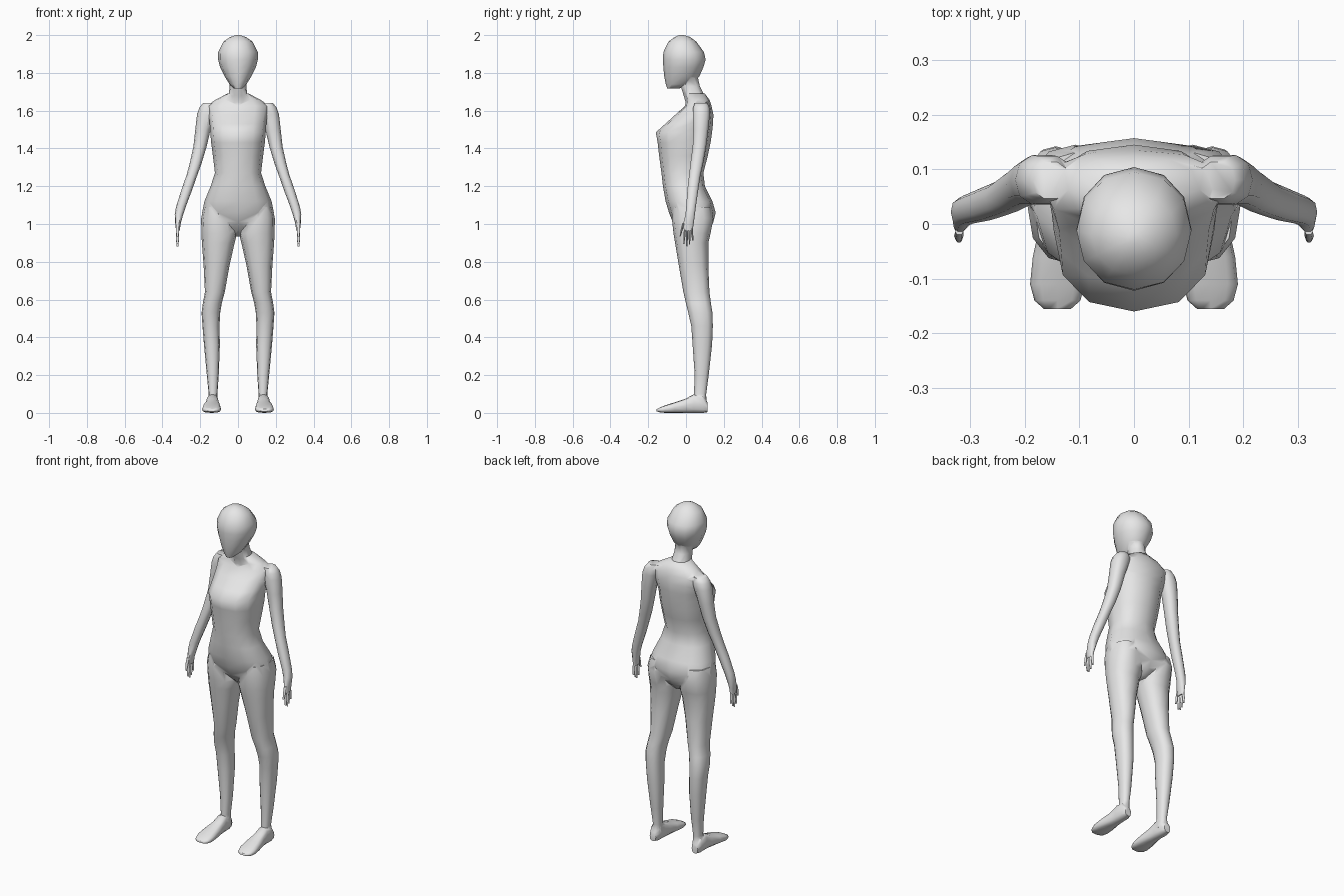
import bpy, bmesh, math

skin = bpy.data.materials.new("light grey")
skin.diffuse_color = (0.8, 0.8, 0.8, 1)


def loft(name, rings, axis="z", sides=12, power=0.85):
    """Skin rounded rings given as (position, a_min, a_max, b_min, b_max)."""
    bm = bmesh.new()
    loops = []
    for p, a0, a1, b0, b1 in rings:
        loop = []
        for i in range(sides):
            t = 2 * math.pi * i / sides
            c, s = math.cos(t), math.sin(t)
            a = (a0 + a1) / 2 + (a1 - a0) / 2 * math.copysign(abs(c) ** power, c)
            b = (b0 + b1) / 2 + (b1 - b0) / 2 * math.copysign(abs(s) ** power, s)
            loop.append(bm.verts.new((a, b, p) if axis == "z" else (a, p, b)))
        loops.append(loop)
    for l0, l1 in zip(loops, loops[1:]):
        for i in range(sides):
            j = (i + 1) % sides
            bm.faces.new((l0[i], l0[j], l1[j], l1[i]))
    bm.faces.new(loops[0])
    bm.faces.new(loops[-1])
    bmesh.ops.recalc_face_normals(bm, faces=bm.faces)
    mesh = bpy.data.meshes.new(name)
    bm.to_mesh(mesh)
    bm.free()
    mesh.materials.append(skin)
    ob = bpy.data.objects.new(name, mesh)
    bpy.context.collection.objects.link(ob)
    return ob


def both(name, rings, **kw):
    """Left and right copies of a lofted part."""
    flipped = [(p, -a1, -a0, b0, b1) for p, a0, a1, b0, b1 in rings]
    return [loft("left_" + name, rings, **kw), loft("right_" + name, flipped, **kw)]


# torso from crotch to base of neck: (z, half width, front, back)
torso = [(0.935, .025, .0, .09), (0.97, .07, -.035, .125), (1.01, .135, -.07, .145),
         (1.06, .19, -.09, .157), (1.12, .178, -.108, .14), (1.20, .145, -.122, .10),
         (1.27, .122, -.13, .092), (1.36, .133, -.142, .115), (1.43, .142, -.15, .13),
         (1.485, .147, -.16, .138), (1.53, .15, -.11, .143), (1.58, .155, -.055, .145),
         (1.625, .165, -.005, .135), (1.657, .12, .0, .125), (1.69, .058, -.005, .10)]
body = loft("body", [(z, -w, w, f, b) for z, w, f, b in torso])

# neck and head: (z, half width, front, back)
neck = [(1.63, .06, .0, .12), (1.68, .05, -.015, .10), (1.73, .044, -.03, .075),
        (1.80, .044, -.04, .06)]
head = [(1.718, .022, -.10, -.035), (1.74, .045, -.107, .03), (1.78, .07, -.115, .07),
        (1.83, .095, -.12, .092), (1.87, .105, -.122, .104), (1.91, .105, -.12, .095),
        (1.965, .078, -.093, .055), (1.99, .042, -.06, .022), (2.0, .012, -.036, -.012)]
parts = [loft("neck", [(z, -w, w, f, b) for z, w, f, b in neck], sides=10),
         loft("head", [(z, -w, w, f, b) for z, w, f, b in head], power=0.95)]

# legs
parts += both("leg", [
    (.04, .105, .165, .045, .108), (.10, .109, .155, .042, .107), (.20, .102, .165, .046, .12),
    (.36, .096, .180, .035, .138), (.46, .098, .188, .028, .142), (.53, .094, .193, .012, .14),
    (.58, .086, .186, .0, .132), (.64, .070, .175, -.014, .124), (.78, .045, .182, -.038, .118),
    (.90, .018, .191, -.058, .118), (.95, .005, .194, -.066, .13), (1.03, .02, .195, -.075, .145),
    (1.09, .04, .182, -.07, .13)])

# feet, lofted from heel to toes
parts += both("foot", [
    (.115, .118, .158, .004, .055), (.09, .106, .168, .0, .09), (.04, .104, .167, .0, .098),
    (.0, .10, .172, .0, .076), (-.06, .092, .185, .0, .056), (-.11, .09, .19, .0, .04),
    (-.14, .098, .182, .003, .028), (-.155, .115, .165, .008, .02)], axis="y", power=0.7)

# arms from fingertips side up to the shoulder
parts += both("arm", [
    (.965, .308, .328, -.012, .036), (1.0, .304, .332, -.016, .042), (1.05, .290, .335, -.004, .048),
    (1.09, .277, .328, .0, .053), (1.18, .243, .300, .006, .066), (1.26, .215, .272, .015, .078),
    (1.32, .193, .256, .022, .092), (1.41, .166, .236, .034, .108), (1.50, .145, .226, .036, .12),
    (1.58, .12, .217, .034, .128), (1.615, .11, .205, .036, .126), (1.64, .12, .185, .045, .115)],
    sides=10)

# fingers and thumb: (root y, tip y, root z, tip z)
fingers = [("thumb", -.014, -.031, 1.005, .935), ("index_finger", -.005, -.012, .98, .893),
           ("middle_finger", .007, .004, .98, .882), ("ring_finger", .018, .019, .98, .892),
           ("little_finger", .030, .036, .98, .912)]
for name, y0, y1, z0, z1 in fingers:
    ym, zm = (y0 + y1) / 2, (z0 + z1) / 2
    parts += both(name, [(z1, .315, .325, y1 - .003, y1 + .003),
                         (zm, .312, .329, ym - .006, ym + .006),
                         (z0, .312, .327, y0 - .006, y0 + .006)], sides=6)

# fuse all parts into one continuous skin
for part in parts:
    mod = body.modifiers.new("fuse_" + part.name, "BOOLEAN")
    mod.operation = "UNION"
    mod.solver = "EXACT"
    mod.object = part
bpy.context.view_layer.objects.active = body
body.select_set(True)
for mod in list(body.modifiers):
    bpy.ops.object.modifier_apply(modifier=mod.name)
for part in parts:
    bpy.data.objects.remove(part)
bpy.ops.object.shade_smooth_by_angle(angle=math.radians(60))
